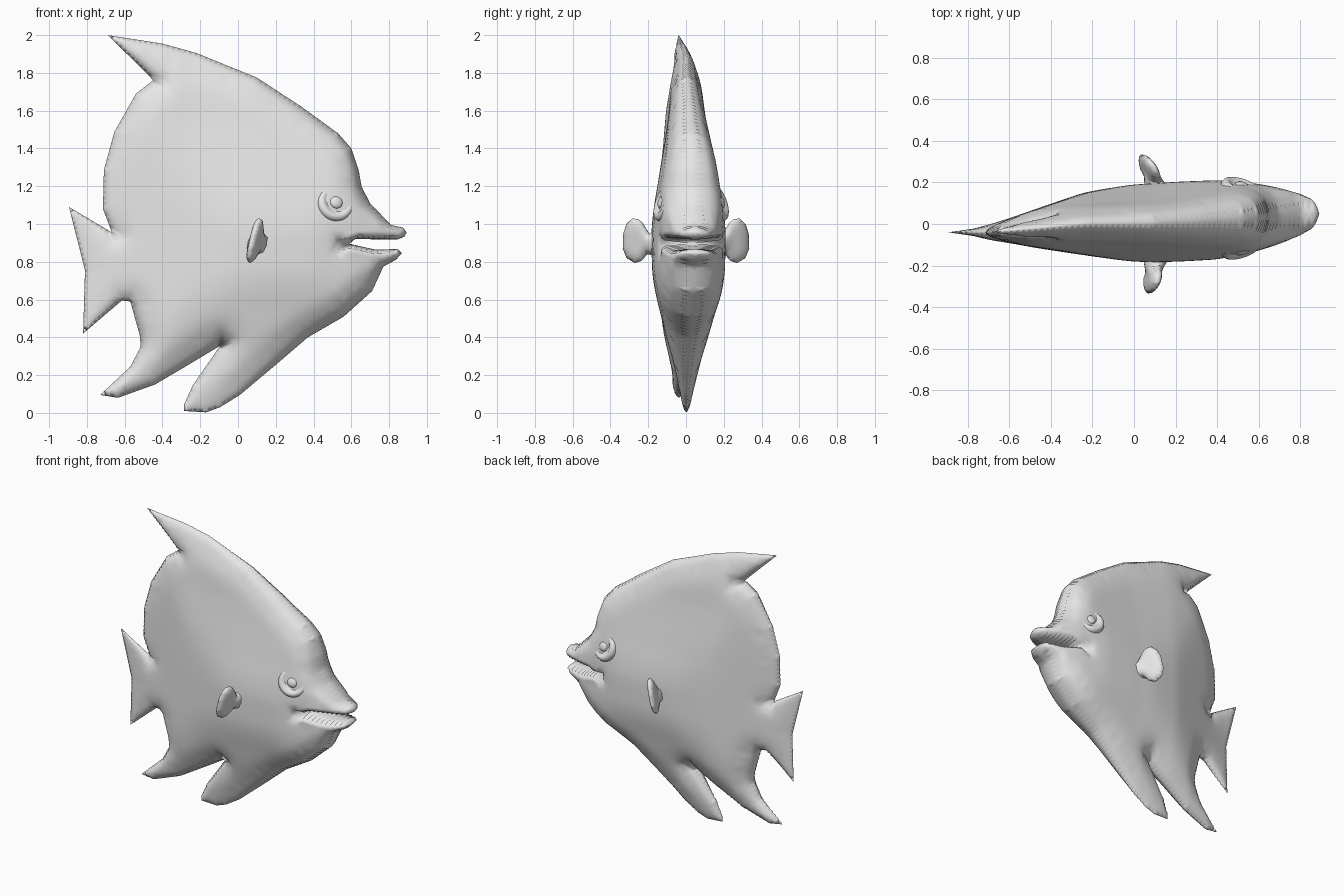
import bpy, bmesh, math
from mathutils import Vector
from mathutils.geometry import delaunay_2d_cdt

if "Cube" in bpy.data.objects:
    bpy.data.objects.remove(bpy.data.objects["Cube"])

skin = bpy.data.materials.new("grey_skin")
skin.diffuse_color = (0.8, 0.8, 0.8, 1)
skin.use_nodes = True
skin.node_tree.nodes["Principled BSDF"].inputs["Base Color"].default_value = skin.diffuse_color


def interp(table, v):
    """Linear lookup in a short (key, value) table."""
    if v <= table[0][0]:
        return table[0][1]
    for (a, fa), (b, fb) in zip(table, table[1:]):
        if v <= b:
            return fa + (fb - fa) * (v - a) / (b - a)
    return table[-1][1]


def edge_distance(p, poly):
    best = 9.0
    for a, b in zip(poly, poly[1:] + poly[:1]):
        ab = b - a
        t = max(0.0, min(1.0, (p - a).dot(ab) / ab.length_squared))
        best = min(best, (p - a - ab * t).length)
    return best


def inside(p, poly):
    hit = False
    for a, b in zip(poly, poly[1:] + poly[:1]):
        if (a.y > p.y) != (b.y > p.y):
            if p.x < a.x + (p.y - a.y) * (b.x - a.x) / (b.y - a.y):
                hit = not hit
    return hit


def finish(name, bm, angle):
    bmesh.ops.recalc_face_normals(bm, faces=bm.faces)
    mesh = bpy.data.meshes.new(name)
    bm.to_mesh(mesh)
    bm.free()
    mesh.materials.append(skin)
    ob = bpy.data.objects.new(name, mesh)
    bpy.context.collection.objects.link(ob)
    bpy.ops.object.select_all(action='DESELECT')
    ob.select_set(True)
    bpy.context.view_layer.objects.active = ob
    bpy.ops.object.shade_smooth_by_angle(angle=math.radians(angle))
    return ob


def pillow(name, outline, step, rings, half, place, relax=0):
    """Fill an outline and swell it on both sides by half(point, edge distance)."""
    poly = [Vector(p) for p in outline]
    rim, extra = [], []
    for a, b in zip(poly, poly[1:] + poly[:1]):
        n = max(1, round((b - a).length / step))
        side = Vector((-(b - a).y, (b - a).x)).normalized()
        for i in range(n):
            rim.append(a.lerp(b, i / n))
            mid = a.lerp(b, (i + 0.5) / n)
            for r in rings:
                for q in (mid + side * r, mid - side * r):
                    if inside(q, poly) and edge_distance(q, poly) > r * 0.95:
                        extra.append(q)
    lo = Vector((min(p.x for p in poly), min(p.y for p in poly)))
    hi = Vector((max(p.x for p in poly), max(p.y for p in poly)))
    for j in range(int((hi.y - lo.y) / (step * 0.87)) + 1):
        for i in range(int((hi.x - lo.x) / step) + 1):
            q = lo + Vector(((i + 0.5 * (j % 2)) * step, j * step * 0.87))
            if inside(q, poly) and edge_distance(q, poly) > rings[-1] + step * 0.5:
                extra.append(q)
    pts, _, tris, *_ = delaunay_2d_cdt(rim + extra, [], [list(range(len(rim)))], 1, 1e-5)
    bm = bmesh.new()
    near, far, soft = [], [], []
    for p in pts:
        d = edge_distance(p, poly)
        if d < 1e-4:
            v = bm.verts.new(place(p, 0.0))
            near.append(v)
            far.append(v)
        else:
            h = half(p, d)
            near.append(bm.verts.new(place(p, -h)))
            far.append(bm.verts.new(place(p, h)))
            if d > rings[-1] * 1.1:
                soft += [near[-1], far[-1]]
    for t in tris:
        bm.faces.new([near[i] for i in t])
        if any(near[i] is not far[i] for i in t):
            bm.faces.new([far[i] for i in reversed(t)])
    for _ in range(relax):
        bmesh.ops.smooth_vert(bm, verts=soft, factor=0.5, use_axis_y=True)
    return finish(name, bm, angle=120)


def rounded(s):
    s = min(1.0, s)
    return math.sqrt(s * (2 - s))


# Body with dorsal fin, tail, belly fins and open mouth
body_outline = [
    (-.69, 2), (-.40, 1.955), (-.22, 1.905), (.10, 1.775), (.33, 1.625), (.53, 1.48),
    (.60, 1.40), (.64, 1.28), (.655, 1.195), (.70, 1.11), (.81, .995), (.875, .98),
    (.893, .955), (.88, .932), (.845, .918), (.62, .92), (.59, .895), (.725, .865),
    (.845, .867), (.868, .845), (.835, .81), (.77, .775), (.71, .645), (.56, .51),
    (.37, .40), (.195, .25), (.01, .095), (-.095, .03), (-.17, .003), (-.285, .01),
    (-.285, .045), (-.24, .145), (-.095, .355), (-.27, .25), (-.44, .15), (-.635, .08),
    (-.73, .095), (-.57, .245), (-.515, .35), (-.52, .41), (-.57, .59), (-.615, .595),
    (-.82, .42), (-.81, .755), (-.895, 1.09), (-.667, .955), (-.715, 1.08),
    (-.71, 1.285), (-.655, 1.487), (-.54, 1.69), (-.45, 1.76), (-.475, 1.79)]

WIDTH_X = [(-.9, .004), (-.78, .018), (-.6, .06), (-.48, .092), (-.24, .152), (0, .193),
           (.2, .202), (.4, .2), (.53, .175), (.61, .16), (.7, .135), (.8, .1),
           (.855, .072), (.895, .03)]
WIDTH_Z = [(0, .025), (.11, .045), (.33, .095), (.55, .148), (.75, .21), (.95, .225),
           (1.1, .185), (1.2, .16), (1.4, .123), (1.55, .1), (1.72, .083), (1.9, .05),
           (2, .015)]
ROUND_X = [(-.8, .1), (-.5, .16), (0, .2), (.4, .15), (.6, .12)]
CENTRE = [(-.7, -.04), (-.48, -.022), (-.24, .001), (.1, .006), (.4, .02), (.88, .05)]


def body_half(p, d):
    a, b = interp(WIDTH_X, p.x), interp(WIDTH_Z, p.y)
    full = (a ** -8 + b ** -8) ** (-1 / 8)
    # the lips keep their width nearly to the rim
    lip = math.hypot(p.x - max(.59, min(.87, p.x)), p.y - .89)
    return full * rounded(d / min(interp(ROUND_X, p.x), .014 + .65 * max(0, lip - .05)))


pillow("body", body_outline, .03, (.002, .008, .022, .045), body_half,
       lambda p, h: Vector((p.x, interp(CENTRE, p.x) + h, p.y)), relax=4)

# Paddle-shaped side fins with a flared root
fin_outline = [(.15, .83), (.15, .97), (.195, .95), (.225, 1.0), (.25, 1.025), (.285, 1.03),
               (.315, 1.0), (.332, .95), (.335, .87), (.315, .82), (.27, .793),
               (.235, .805), (.205, .84)]
for name, s in (("left_side_fin", 1), ("right_side_fin", -1)):
    pillow(name, fin_outline, .022, (.002, .006, .014),
           lambda p, d: interp([(.17, .06), (.24, .03), (.34, .022)], p.x) * rounded(d / .05),
           lambda p, h, s=s: Vector((.1 - (.32 + .12 * s) * (p.x - .2) + .22 * (p.y - .9) + h,
                                     s * p.x, p.y)))

# Ringed eyes with a raised pupil
eye_profile = [(.1, -.04), (.1, -.008), (.093, .006), (.08, .013), (.066, .01), (.052, 0),
               (.036, -.002), (.035, .008), (.028, .016), (.015, .021), (.0, .022)]
for name, s in (("left_eye", 1), ("right_eye", -1)):
    out = Vector((.34, s, .36)).normalized()
    turn = out.to_track_quat('Z', 'Y')
    at = Vector((.52, interp(CENTRE, .52) + s * .152, 1.115))
    bm = bmesh.new()
    vs = [bm.verts.new((r, 0, h)) for r, h in eye_profile]
    es = [bm.edges.new(e) for e in zip(vs, vs[1:])]
    bmesh.ops.spin(bm, geom=vs + es, cent=(0, 0, 0), axis=(0, 0, 1),
                   angle=math.tau, steps=32, use_merge=False)
    bmesh.ops.remove_doubles(bm, verts=bm.verts, dist=1e-5)
    for v in bm.verts:
        v.co = at + turn @ v.co
    finish(name, bm, 50)
